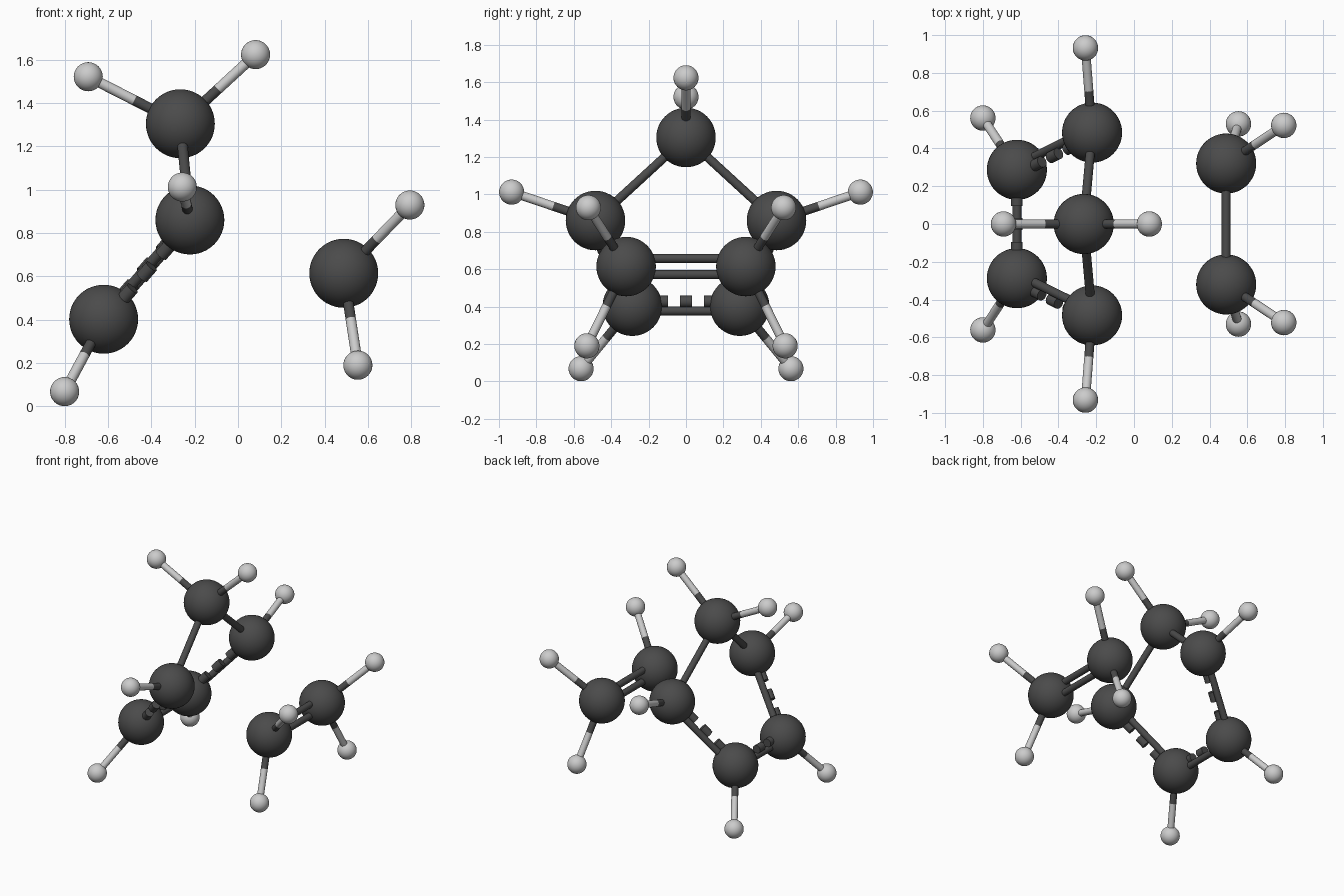
import bpy
from mathutils import Vector

if "Cube" in bpy.data.objects:
    bpy.data.objects.remove(bpy.data.objects["Cube"])

R_CARBON, R_HYDROGEN, R_BOND = 0.159, 0.067, 0.024


def material(name, v):
    m = bpy.data.materials.new(name)
    m.diffuse_color = (v, v, v, 1)
    m.use_nodes = True
    m.node_tree.nodes["Principled BSDF"].inputs["Base Color"].default_value = m.diffuse_color
    return m


DARK = material("carbon_grey", 0.07)
LIGHT = material("hydrogen_grey", 0.55)


def finish(name, mat):
    ob = bpy.context.object
    ob.name = name
    ob.data.materials.append(mat)
    bpy.ops.object.shade_smooth_by_angle()


def ball(name, pos, radius, mat):
    bpy.ops.mesh.primitive_uv_sphere_add(segments=48, ring_count=24, radius=radius, location=pos)
    finish(name, mat)


def rod(name, a, b, mat=DARK, radius=R_BOND):
    d = b - a
    bpy.ops.mesh.primitive_cylinder_add(vertices=24, radius=radius, depth=d.length,
                                        location=(a + b) / 2,
                                        rotation=d.to_track_quat('Z', 'Y').to_euler())
    finish(name, mat)


def side_offset(a, b, amount):
    # sideways shift for paired rods, perpendicular to the bond and to x
    n = (b - a).cross(Vector((1, 0, 0))).normalized()
    if abs(n.y) > 0.5 and n.y > 0 or abs(n.y) <= 0.5 and n.z < 0:
        n = -n
    return n * amount


def double_bond(name, a, b):
    for i, s in enumerate((1, -1)):
        o = side_offset(a, b, 0.043 * s)
        rod(f"{name}_{i}", a + o, b + o)


def partial_bond(name, a, b):
    # one solid rod beside one dashed rod
    o = side_offset(a, b, 0.025)
    rod(name + "_solid", a - o, b - o)
    for k in range(0, 9, 2):
        rod(f"{name}_dash_{k // 2}", a.lerp(b, k / 9) + o, a.lerp(b, (k + 1) / 9) + o, radius=0.031)


def hydrogen(name, c, h):
    mid = (c + h) / 2
    ball(name, h, R_HYDROGEN, LIGHT)
    rod(name + "_bond_dark", c, mid)
    rod(name + "_bond_light", mid, h, LIGHT)


# Top carbon with its two hydrogens
top = Vector((-0.266, 0, 1.304))
ball("top_carbon", top, R_CARBON, DARK)
hydrogen("top_hydrogen_left", top, Vector((-0.691, 0, 1.521)))
hydrogen("top_hydrogen_right", top, Vector((0.081, 0, 1.623)))

# Mirrored carbons, each with its hydrogens
pairs = {
    "upper_ring": ((-0.222, 0.484, 0.86), [(-0.257, 0.932, 1.012)]),
    "lower_ring": ((-0.62, 0.287, 0.402), [(-0.80, 0.561, 0.068)]),
    "free_pair": ((0.488, 0.32, 0.614), [(0.793, 0.522, 0.929), (0.553, 0.53, 0.19)]),
}
pos = {}
for side, s in (("front", -1), ("back", 1)):
    flip = Vector((1, s, 1))
    for part, (c, hs) in pairs.items():
        c = Vector(c) * flip
        pos[part, side] = c
        ball(f"{part}_carbon_{side}", c, R_CARBON, DARK)
        for i, h in enumerate(hs):
            hydrogen(f"{part}_hydrogen_{side}_{i}", c, Vector(h) * flip)
    # Ring bonds on this side
    rod(f"top_bond_{side}", top, pos["upper_ring", side])
    partial_bond(f"side_bond_{side}", pos["upper_ring", side], pos["lower_ring", side])

# Bonds crossing the middle
partial_bond("bottom_ring_bond", pos["lower_ring", "front"], pos["lower_ring", "back"])
double_bond("free_pair_bond", pos["free_pair", "front"], pos["free_pair", "back"])
